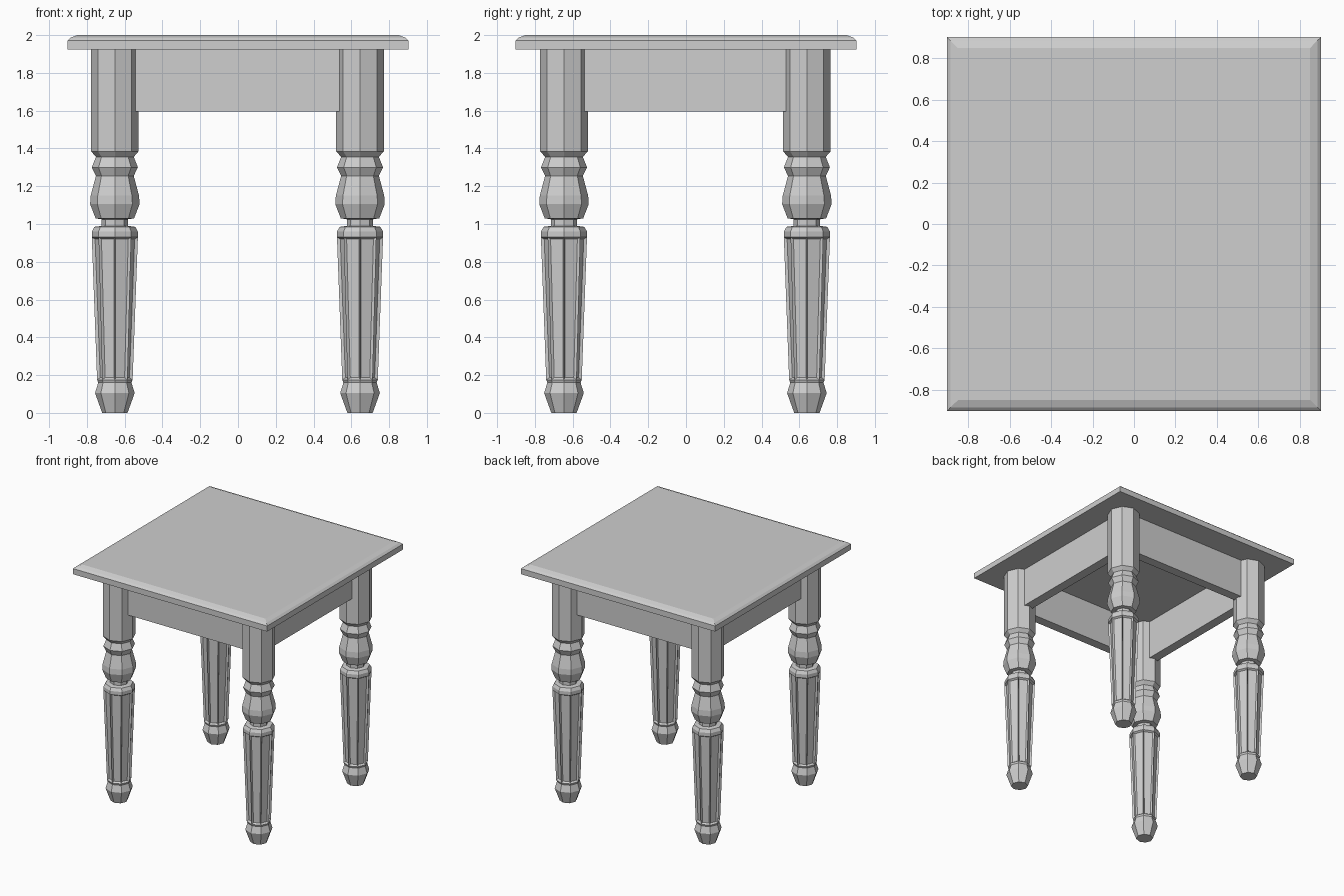
import bpy
import bmesh
from math import cos, sin, pi

cube = bpy.data.objects.get("Cube")
if cube:
    bpy.data.objects.remove(cube, do_unlink=True)

grey = bpy.data.materials.new("light_grey")
grey.use_nodes = True
GREY = (0.62, 0.62, 0.62, 1)
grey.diffuse_color = GREY
grey.node_tree.nodes["Principled BSDF"].inputs["Base Color"].default_value = GREY

LEG_X, LEG_Y, SHIFT = 0.649, 0.643, -0.003
TOP_UNDERSIDE = 1.925


def make_mesh(name, bm):
    bmesh.ops.recalc_face_normals(bm, faces=bm.faces)
    mesh = bpy.data.meshes.new(name)
    bm.to_mesh(mesh)
    bm.free()
    mesh.materials.append(grey)
    return mesh


def add_object(name, mesh, location=(0, 0, 0)):
    obj = bpy.data.objects.new(name, mesh)
    obj.location = location
    bpy.context.collection.objects.link(obj)
    return obj


def loft(bm, rings):
    """Join rings of points into a capped solid, returning the side faces by level."""
    loops = [[bm.verts.new(p) for p in ring] for ring in rings]
    n = len(loops[0])
    levels = [[bm.faces.new((a[i], a[(i + 1) % n], b[(i + 1) % n], b[i]))
               for i in range(n)] for a, b in zip(loops, loops[1:])]
    bm.faces.new(loops[0][::-1])
    bm.faces.new(loops[-1])
    return levels


def square(half, z):
    return [(sx * half, sy * half, z) for sx, sy in ((-1, -1), (1, -1), (1, 1), (-1, 1))]


def octagon(radius, z):
    return [(radius * cos(i * pi / 4), radius * sin(i * pi / 4), z) for i in range(8)]


def box(name, size, location):
    bm = bmesh.new()
    bmesh.ops.create_cube(bm, size=1)
    bmesh.ops.scale(bm, vec=size, verts=bm.verts)
    return add_object(name, make_mesh(name, bm), location)


# Table top with a sloping upper edge
bm = bmesh.new()
loft(bm, [square(0.902, TOP_UNDERSIDE), square(0.902, 1.972),
          square(0.885, 1.987), square(0.85, 2.0)])
add_object("table_top", make_mesh("table_top", bm))

# Turned eight-sided leg: (radius, height) from the floor up
profile = [
    (0.067, 0), (0.105, 0.105), (0.088, 0.16), (0.094, 0.175),   # foot
    (0.122, 0.93), (0.122, 0.96), (0.108, 0.985),                # fluted shaft and collar
    (0.070, 0.99), (0.070, 1.025), (0.102, 1.03),                # neck
    (0.131, 1.105), (0.128, 1.15), (0.100, 1.255),               # vase
    (0.122, 1.30), (0.100, 1.355),                               # bead
    (0.126, 1.385), (0.126, TOP_UNDERSIDE),                      # post
]
SHAFT_LEVEL = 3
bm = bmesh.new()
levels = loft(bm, [octagon(r, z) for r, z in profile])
bmesh.ops.recalc_face_normals(bm, faces=bm.faces)
bmesh.ops.inset_individual(bm, faces=levels[SHAFT_LEVEL], thickness=0.015, depth=-0.014)
leg_mesh = make_mesh("leg", bm)

for side, sx in (("right", -1), ("left", 1)):
    for end, sy in (("front", -1), ("back", 1)):
        add_object(f"{end}_{side}_leg", leg_mesh, (sx * LEG_X + SHIFT, sy * LEG_Y + SHIFT, 0))

# Aprons running between the posts
APRON_LOW, APRON_THICK = 1.595, 0.08
height = TOP_UNDERSIDE - APRON_LOW
mid_z = APRON_LOW + height / 2
for end, s in (("front", -1), ("back", 1)):
    box(f"{end}_apron", (2 * LEG_X - 0.16, APRON_THICK, height), (SHIFT, s * LEG_Y + SHIFT, mid_z))
for side, s in (("right", -1), ("left", 1)):
    box(f"{side}_apron", (APRON_THICK, 2 * LEG_Y - 0.16, height), (s * LEG_X + SHIFT, SHIFT, mid_z))
